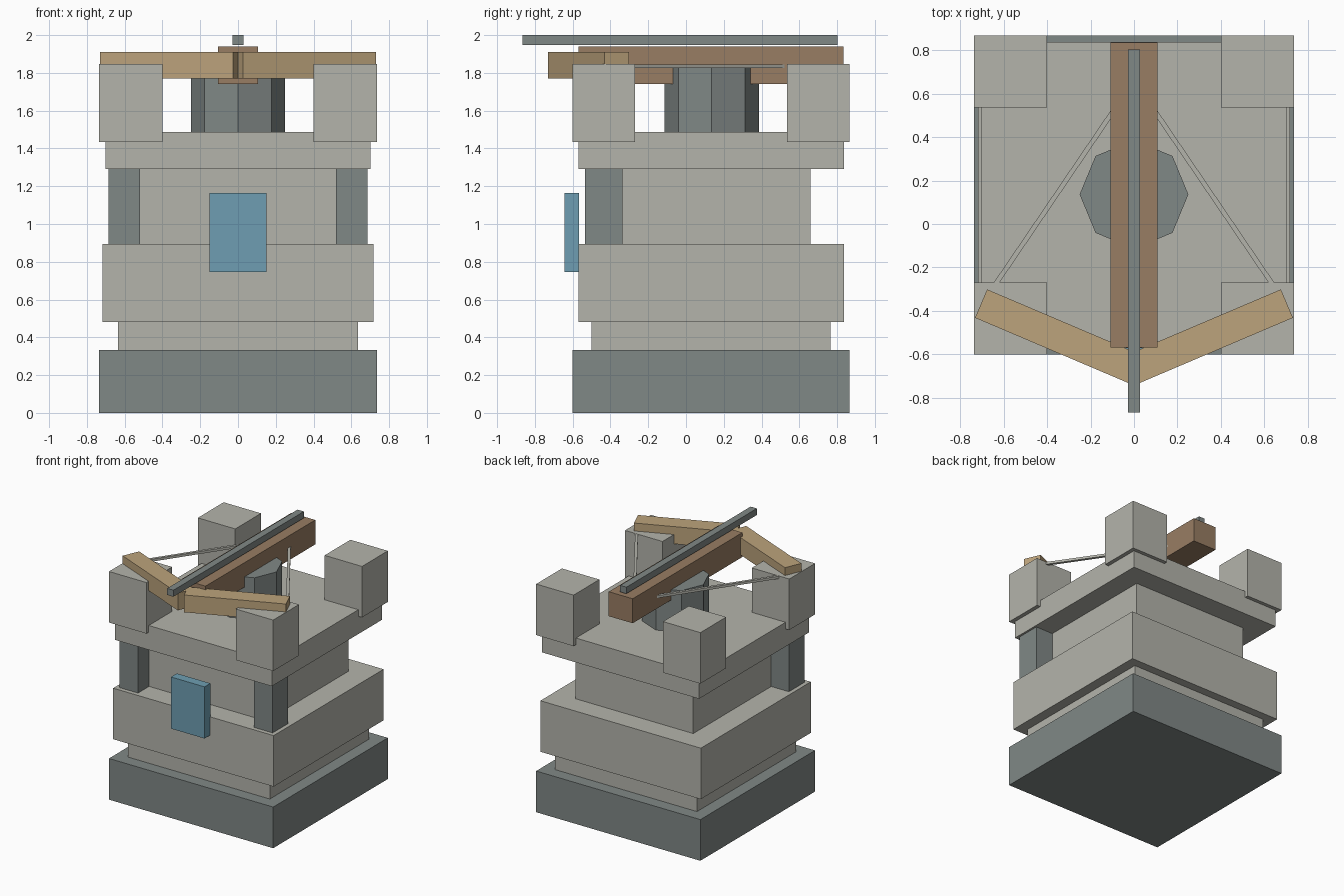
import bpy
from math import atan2, hypot
from mathutils import Vector

default = bpy.data.objects.get("Cube")
if default:
    bpy.data.objects.remove(default, do_unlink=True)

MID = 0.133  # tower centre along y


def material(name, rgb):
    lin = [((c / 255 + 0.055) / 1.055) ** 2.4 for c in rgb] + [1]
    m = bpy.data.materials.new(name)
    m.use_nodes = True
    m.diffuse_color = lin
    m.node_tree.nodes["Principled BSDF"].inputs["Base Color"].default_value = lin
    return m


stone = material("pale stone", (180, 180, 171))
slate = material("dark slate", (128, 136, 134))
pale_wood = material("pale wood", (188, 163, 124))
brown_wood = material("brown wood", (152, 125, 99))
blue = material("blue", (110, 158, 178))


def box(name, mat, x, y, z):
    """Box from the low and high limit on each axis."""
    lims = (x, y, z)
    bpy.ops.mesh.primitive_cube_add(size=1, location=[(a + b) / 2 for a, b in lims])
    ob = bpy.context.object
    ob.name = name
    ob.scale = [b - a for a, b in lims]
    ob.data.materials.append(mat)
    return ob


def bar(name, mat, start, end, width, height, z):
    """Level bar with square ends between two points in plan."""
    a, b = Vector(start), Vector(end)
    d, c = b - a, (a + b) / 2
    length = hypot(d.x, d.y)
    ob = box(name, mat, (-length / 2, length / 2), (-width / 2, width / 2),
             (-height / 2, height / 2))
    ob.location = (c.x, c.y, z)
    ob.rotation_euler.z = atan2(d.y, d.x)
    return ob


# Stacked tower tiers: name, material, half x, half y, bottom, top
tiers = [
    ("foundation", slate, 0.735, 0.733, 0, 0.333),
    ("plinth", stone, 0.635, 0.633, 0.333, 0.482),
    ("lower_tier", stone, 0.718, 0.703, 0.482, 0.895),
    ("tower_body", stone, 0.527, 0.527, 0.895, 1.29),
    ("parapet_floor", stone, 0.702, 0.703, 1.29, 1.487),
]
for name, mat, hx, hy, lo, hi in tiers:
    box(name, mat, (-hx, hx), (MID - hy, MID + hy), (lo, hi))

# Door panel
box("door", blue, (-0.15, 0.15), (-0.642, -0.567), (0.747, 1.165))

# Paired parts: front pillars, corner merlons, bow arms and strings
for side, s in (("left", 1), ("right", -1)):
    box("front_pillar_" + side, slate, sorted((s * 0.52, s * 0.685)),
        (-0.535, -0.337), (0.895, 1.29))
    for end, e in (("front", -1), ("back", 1)):
        box("merlon_%s_%s" % (end, side), stone, sorted((s * 0.4, s * 0.735)),
            sorted((MID + e * 0.403, MID + e * 0.733)), (1.433, 1.846))
    bar("bow_arm_" + side, pale_wood, (0, -0.665), (s * 0.703, -0.366), 0.142, 0.14, 1.84)
    bar("bow_string_" + side, stone, (s * 0.7, -0.37), (0, 0.66), 0.022, 0.02, 1.835)

# Octagonal turret mount
bpy.ops.mesh.primitive_cylinder_add(vertices=8, radius=0.25, depth=0.34,
                                    location=(0, MID + 0.003, 1.655))
mount = bpy.context.object
mount.name = "turret_mount"
mount.data.materials.append(slate)

# Weapon stock and the bolt above it
box("stock", brown_wood, (-0.107, 0.107), (-0.568, 0.835), (1.742, 1.94))
box("bolt", slate, (-0.028, 0.028), (-0.866, 0.802), (1.947, 2.0))
